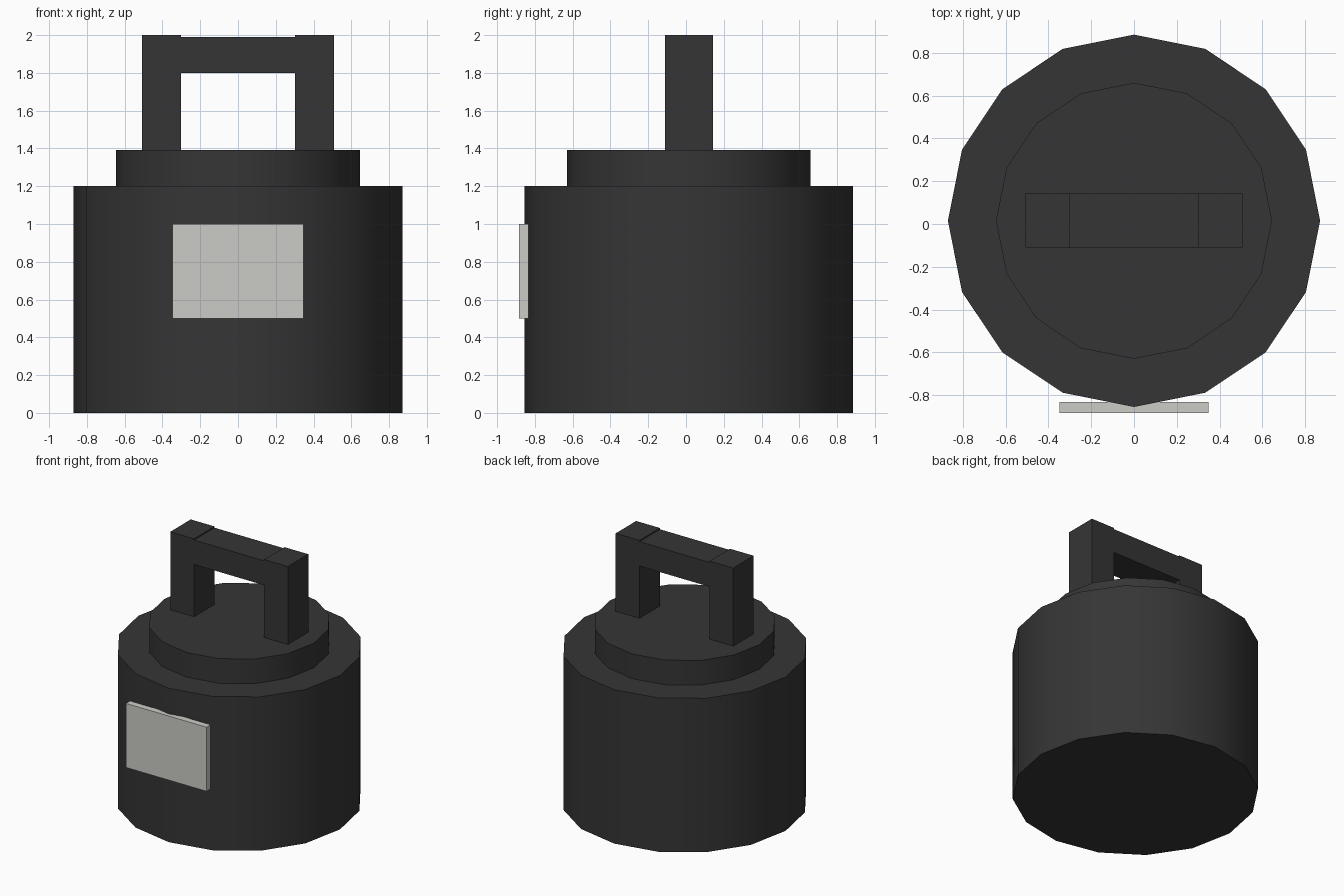
import bpy, bmesh, math

if "Cube" in bpy.data.objects:
    bpy.data.objects.remove(bpy.data.objects["Cube"])

YC = 0.015  # the round parts sit slightly behind the origin


def material(name, rgb):
    m = bpy.data.materials.new(name)
    m.diffuse_color = (*rgb, 1)
    m.use_nodes = True
    m.node_tree.nodes["Principled BSDF"].inputs["Base Color"].default_value = m.diffuse_color
    return m


dark = material("dark iron", (0.036, 0.036, 0.036))
pale = material("pale label", (0.6, 0.6, 0.565))


def finish(name, bm, mat):
    bmesh.ops.recalc_face_normals(bm, faces=bm.faces)
    me = bpy.data.meshes.new(name)
    bm.to_mesh(me)
    bm.free()
    me.materials.append(mat)
    ob = bpy.data.objects.new(name, me)
    bpy.context.collection.objects.link(ob)
    return ob


def drum(name, r, z0, z1):
    """16-sided cylinder with a corner facing front, smooth sides and flat caps."""
    bm = bmesh.new()
    ring = [bm.verts.new((r * math.cos(i * math.tau / 16),
                          YC + r * math.sin(i * math.tau / 16), z0)) for i in range(16)]
    base = bm.faces.new(ring)
    ext = bmesh.ops.extrude_face_region(bm, geom=[base], use_keep_orig=True)
    top = [v for v in ext["geom"] if isinstance(v, bmesh.types.BMVert)]
    bmesh.ops.translate(bm, verts=top, vec=(0, 0, z1 - z0))
    ob = finish(name, bm, dark)
    bpy.ops.object.select_all(action='DESELECT')
    ob.select_set(True)
    bpy.context.view_layer.objects.active = ob
    bpy.ops.object.shade_smooth_by_angle(angle=math.radians(35))


def block(name, x, y, z, mat, inner_flare=0.0):
    """Box from ranges; inner_flare widens y on the end nearest x = 0."""
    bm = bmesh.new()
    bmesh.ops.create_cube(bm, size=1)
    inner = min(x, key=abs)
    for v in bm.verts:
        side = 1 if v.co.y > 0 else -1
        v.co.x = x[v.co.x > 0]
        v.co.y = y[side > 0] + (side * inner_flare if v.co.x == inner else 0)
        v.co.z = z[v.co.z > 0]
    return finish(name, bm, mat)


# Round body and raised shoulder
drum("body", 0.87, 0.0, 1.2)
drum("shoulder", 0.645, 1.2, 1.392)

# Handle: two posts, slightly wider on the inside, and a grip bar
Y = (YC - 0.125, YC + 0.127)
block("left_post", (-0.507, -0.302), Y, (1.392, 2.0), dark, 0.009)
block("right_post", (0.302, 0.507), Y, (1.392, 2.0), dark, 0.009)
block("grip_bar", (-0.302, 0.302), Y, (1.8, 1.99), dark)

# Label plate on the front
block("label_plate", (-0.348, 0.348), (-0.884, -0.833), (0.5, 1.0), pale)
